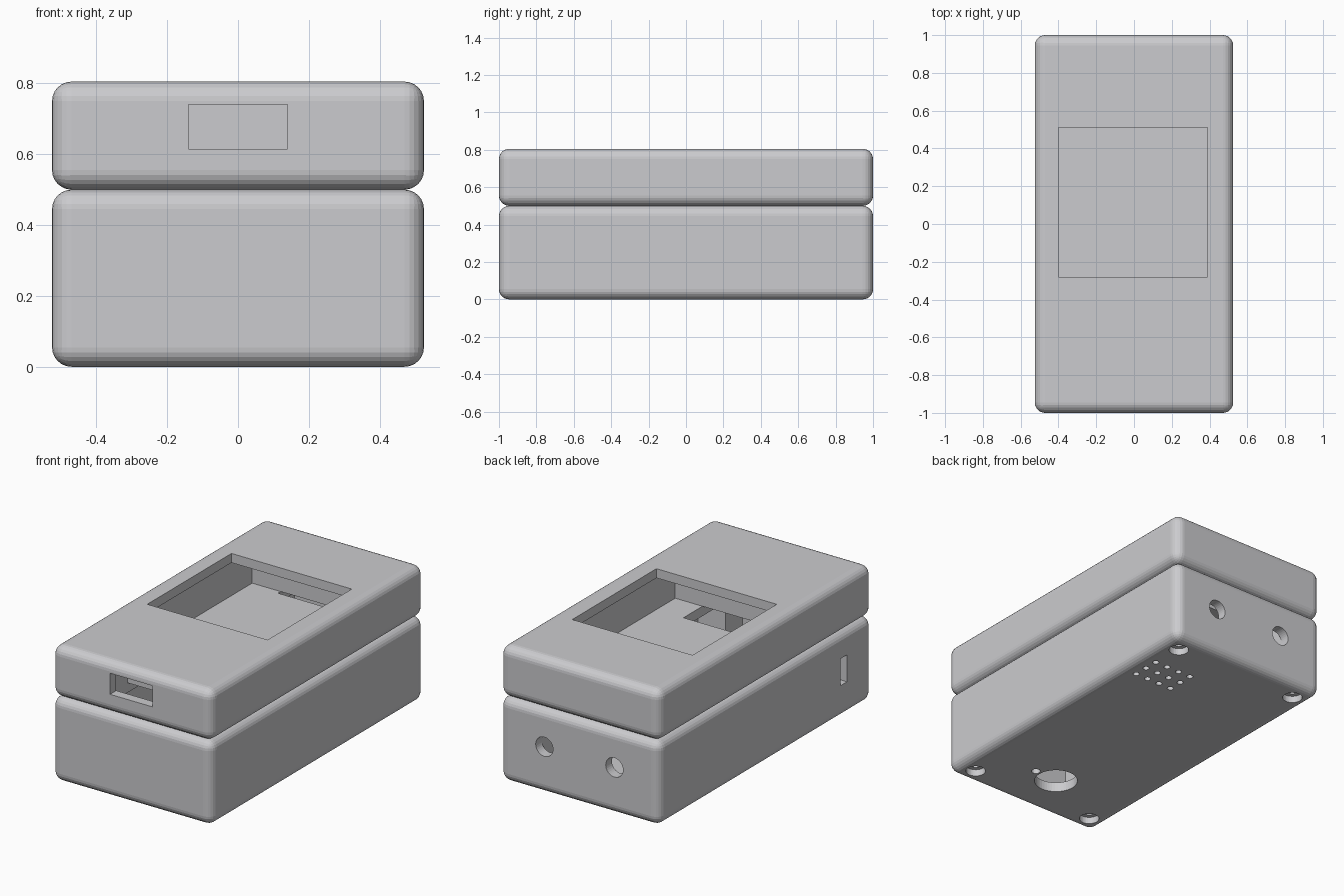
import bpy, bmesh, math
from mathutils import Matrix, Vector

if "Cube" in bpy.data.objects:
    bpy.data.objects.remove(bpy.data.objects["Cube"])

grey = bpy.data.materials.new("light_grey")
grey.diffuse_color = (0.6, 0.6, 0.62, 1)
grey.use_nodes = True
grey.node_tree.nodes["Principled BSDF"].inputs["Base Color"].default_value = grey.diffuse_color


def new_object(name, bm):
    mesh = bpy.data.meshes.new(name)
    bm.to_mesh(mesh)
    bm.free()
    mesh.materials.append(grey)
    ob = bpy.data.objects.new(name, mesh)
    bpy.context.collection.objects.link(ob)
    return ob


def box(name, x, y, z, radius=0):
    """Box from (min, max) ranges, with optional rounded edges."""
    bm = bmesh.new()
    bmesh.ops.create_cube(bm, size=1)
    for v in bm.verts:
        v.co = Vector([(r[0] + r[1]) / 2 + c * (r[1] - r[0])
                       for c, r in zip(v.co, (x, y, z))])
    if radius:
        bmesh.ops.bevel(bm, geom=bm.edges[:], offset=radius, segments=6,
                        profile=0.5, affect='EDGES')
    return new_object(name, bm)


def cylinder(name, center, radius, length, axis='Z', sides=32):
    bm = bmesh.new()
    turn = Matrix.Rotation(math.pi / 2, 4, 'X') if axis == 'Y' else Matrix()
    bmesh.ops.create_cone(bm, cap_ends=True, segments=sides, radius1=radius,
                          radius2=radius, depth=length,
                          matrix=Matrix.Translation(center) @ turn)
    return new_object(name, bm)


def combine(target, tool, operation='DIFFERENCE'):
    """Apply a boolean and discard the tool."""
    mod = target.modifiers.new("cut", 'BOOLEAN')
    mod.operation, mod.solver, mod.object = operation, 'EXACT', tool
    bpy.context.view_layer.objects.active = target
    bpy.ops.object.modifier_apply(modifier=mod.name)
    bpy.data.objects.remove(tool)


W, L, R, T = 0.525, 1.0, 0.055, 0.058
IX, IY = W - T, L - T

# Upper case: display pocket, screen opening, connector bay and its window
upper = box("upper_case", (-W, W), (-L, L), (0.5, 0.805), R)
combine(upper, box("pocket", (-IX, IX), (-0.566, 0.8), (0.4, 0.75)))
combine(upper, box("screen_opening", (-0.4, 0.39), (-0.28, 0.51), (0.7, 0.9)))
combine(upper, box("connector_bay", (-0.288, 0.288), (-IY, -0.624), (0.4, 0.745)))
combine(upper, box("connector_window", (-0.14, 0.14), (-1.1, -0.9), (0.615, 0.74)))

# Lower case: hollow with solid corner posts
lower = box("lower_case", (-W, W), (-L, L), (0, 0.5), R)
cavity = box("cavity", (-IX, IX), (-IY, IY), (T, 0.442))
for sx in (-1, 1):
    for sy in (-1, 1):
        xs = sorted((sx * 0.288, sx * 0.6))
        ys = sorted((sy * 0.78, sy * 1.1))
        combine(cavity, box("post", xs, ys, (-0.1, 0.6)))
combine(lower, cavity)

# Cable openings in the lower case's top
combine(lower, box("front_passage", (-0.288, 0.288), (-0.935, -0.388), (0.4, 0.6)))
combine(lower, box("rear_passage", (-0.28, 0.28), (0.775, 0.935), (0.4, 0.6)))

# Switch slot on the left side, sockets on the back
combine(lower, box("switch_slot", (-0.6, -0.4), (-0.76, -0.70), (0.195, 0.355)))
for x in (-0.23, 0.23):
    combine(lower, cylinder("socket", (x, 1, 0.28), 0.057, 0.2, 'Y'))

# Counterbored screw holes in the corners of the base
for x in (-0.415, 0.415):
    for y in (-0.885, 0.885):
        combine(lower, cylinder("counterbore", (x, y, 0), 0.055, 0.08))
        combine(lower, cylinder("screw_hole", (x, y, 0.1), 0.028, 0.6))

# Round base opening, pin hole and speaker grille
combine(lower, cylinder("base_opening", (0, -0.68, 0), 0.12, 0.2, sides=48))
combine(lower, cylinder("pin_hole", (0.155, -0.67, 0), 0.025, 0.2, sides=20))
for i in range(4):
    for j in range(3):
        combine(lower, cylinder("grille_hole", (0.3 + (i - 1.5) * 0.083,
                                                0.61 + (j - 1) * 0.085, 0),
                                0.018, 0.2, sides=16))
